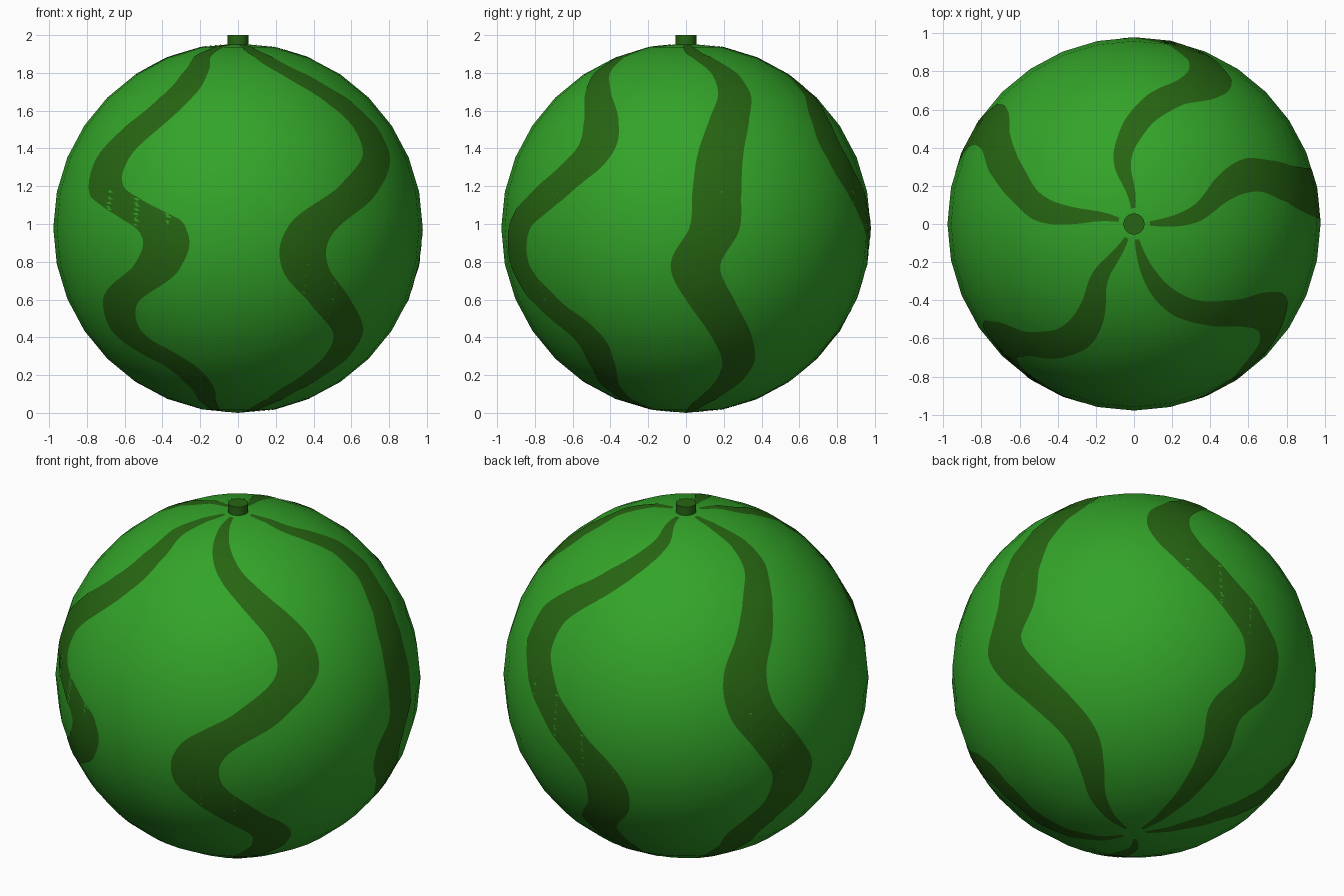
import bpy, bmesh, math
from mathutils import Vector
from mathutils.bvhtree import BVHTree

if "Cube" in bpy.data.objects:
    bpy.data.objects.remove(bpy.data.objects["Cube"])

R = 0.978
C = Vector((0, 0, R))


def material(name, rgb):
    m = bpy.data.materials.new(name)
    m.diffuse_color = (*rgb, 1)
    m.use_nodes = True
    m.node_tree.nodes["Principled BSDF"].inputs["Base Color"].default_value = m.diffuse_color
    return m


GREEN = material("melon green", (0.033, 0.37, 0.022))
DARK = material("dark stripe green", (0.020, 0.130, 0.006))


def make_object(name, bm, mat):
    me = bpy.data.meshes.new(name)
    bm.to_mesh(me)
    bm.free()
    me.materials.append(mat)
    ob = bpy.data.objects.new(name, me)
    bpy.context.collection.objects.link(ob)
    return ob


# Round fruit body, smooth shaded
bm = bmesh.new()
bmesh.ops.create_uvsphere(bm, u_segments=32, v_segments=16, radius=R)
bmesh.ops.translate(bm, verts=bm.verts, vec=C)
for f in bm.faces:
    f.smooth = True
tree = BVHTree.FromBMesh(bm)
make_object("melon_body", bm, GREEN)

# Short stem
bm = bmesh.new()
bmesh.ops.create_cone(bm, cap_ends=True, segments=24, radius1=0.055, radius2=0.055, depth=0.08)
bmesh.ops.translate(bm, verts=bm.verts, vec=(0, 0, 1.96))
for f in bm.faces:
    f.smooth = len(f.verts) == 4
for e in bm.edges:
    e.smooth = abs(e.verts[0].co.z - e.verts[1].co.z) > 1e-4
make_object("stem", bm, DARK)

# Wavy stripes: longitude in degrees every 12 degrees from the top pole (first at 6)
STRIPES = {
    "stripe_front_right": (-79, -72, -61, -46, -35, -34, -48, -66, -68, -56, -42, -43, -53, -61, -67),
    "stripe_front_left": (-118, -123, -116, -117, -126, -137, -137, -115, -117, -135, -136, -119, -113, -120, -134),
    "stripe_right": (2, 8, 21, 23, 17, 12, 10, 9, 3, 9, 18, 25, 23, 14, 8),
    "stripe_back": (93, 101, 91, 78, 65, 63, 71, 84, 96, 97, 89, 92, 94, 95, 95),
    "stripe_back_left": (165, 172, 171, 161, 153, 146, 147, 155, 162, 160, 150, 147, 141, 137, 134),
}
ROWS, COLS = 150, 6


def longitude(p, theta):
    """Smooth curve through the stripe's longitudes."""
    u = min(max((math.degrees(theta) - 6) / 12, 0), len(p) - 1.001)
    i = int(u)
    t = u - i
    a, b, c, d = (p[min(max(k, 0), len(p) - 1)] for k in range(i - 1, i + 3))
    return b + t / 2 * (c - a + t * (2 * a - 5 * b + 4 * c - d + t * (3 * (b - c) + d - a)))


# Thin stripe plates laid on the body
for name, points in STRIPES.items():
    bm = bmesh.new()
    grid = []
    for i in range(ROWS + 1):
        t = 0.085 + (math.pi - 0.15) * i / ROWS
        lon = longitude(points, t)
        change = longitude(points, t + 0.03) - longitude(points, t - 0.03)
        slope = math.radians(change) / 0.06 * math.sin(t)
        half = 7.9 * (1 + 0.1 * min(slope * slope, 3))  # wider where it slants
        row = []
        for j in range(COLS + 1):
            a = math.radians(lon + half * (2 * j / COLS - 1))
            d = Vector((math.sin(t) * math.cos(a), math.sin(t) * math.sin(a), math.cos(t)))
            hit = tree.ray_cast(C + d * 2, -d)[0]
            row.append(bm.verts.new((hit or C + d * R) + d * 0.0025))
        grid.append(row)
    for r0, r1 in zip(grid, grid[1:]):
        for j in range(COLS):
            f = bm.faces.new((r0[j], r1[j], r1[j + 1], r0[j + 1]))
            f.smooth = True
    ob = make_object(name, bm, DARK)
    ob.data.normals_split_custom_set_from_vertices(
        [(v.co - C).normalized() for v in ob.data.vertices])
